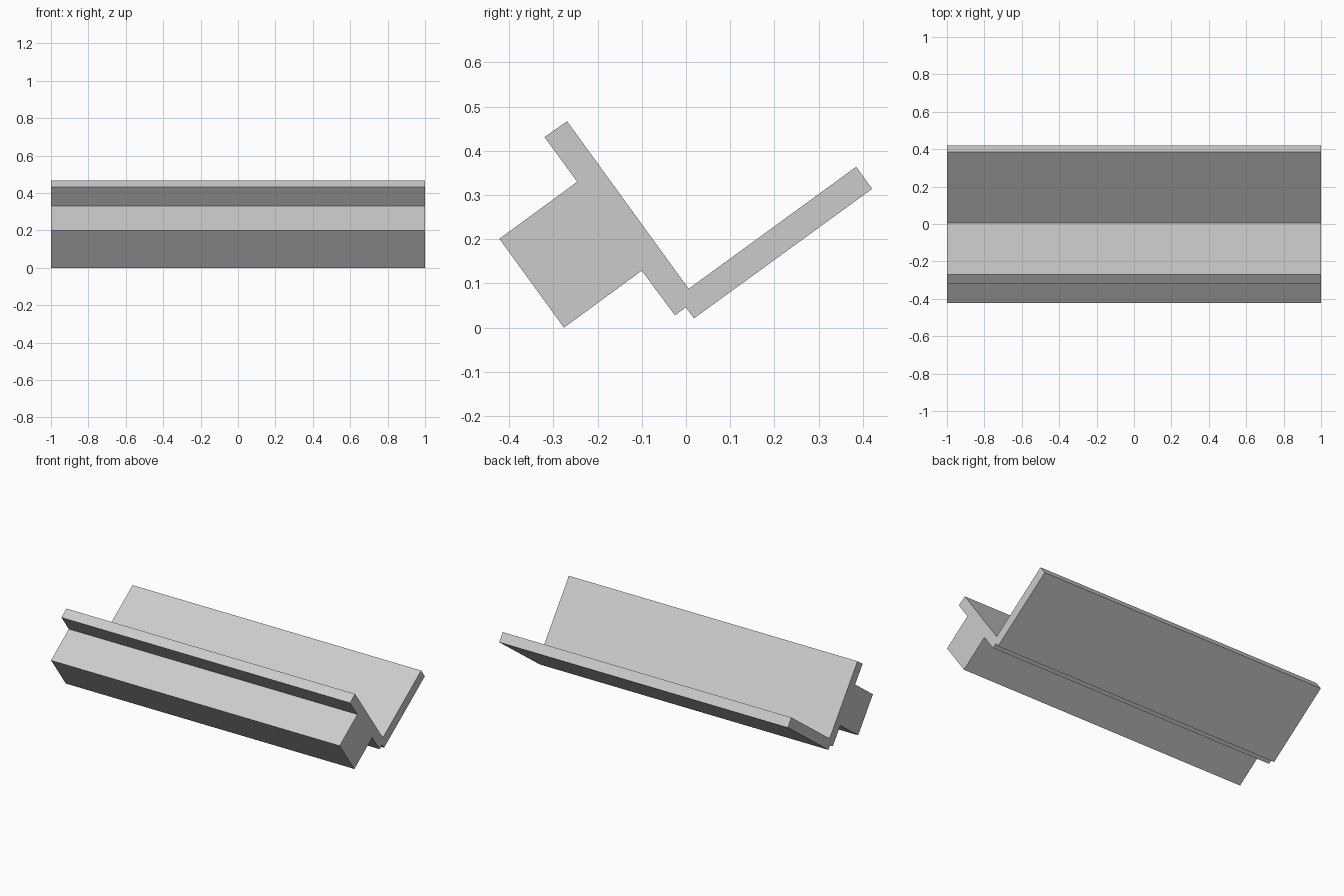
import bpy, bmesh

if "Cube" in bpy.data.objects:
    bpy.data.objects.remove(bpy.data.objects["Cube"])

grey = bpy.data.materials.new("light_grey")
grey.diffuse_color = (0.6, 0.6, 0.6, 1)
grey.use_nodes = True
grey.node_tree.nodes["Principled BSDF"].inputs["Base Color"].default_value = grey.diffuse_color

# Cross-section (y, z): upright flange, sloped plate, notch at the joint, square bar
profile = [(-0.32, 0.433), (-0.269, 0.469), (0.006, 0.09), (0.385, 0.366),
           (0.421, 0.316), (0.018, 0.023), (0.0, 0.048), (-0.025, 0.03),
           (-0.1, 0.131), (-0.276, 0.002), (-0.422, 0.203), (-0.246, 0.332)]
profile = [(y, max(0, z - 0.002)) for y, z in profile]

# Extrude the section along x
bm = bmesh.new()
end = bm.faces.new([bm.verts.new((-1, y, z)) for y, z in profile])
out = bmesh.ops.extrude_face_region(bm, geom=[end], use_keep_orig=True)
moved = [g for g in out["geom"] if isinstance(g, bmesh.types.BMVert)]
bmesh.ops.translate(bm, vec=(2, 0, 0), verts=moved)
bmesh.ops.recalc_face_normals(bm, faces=bm.faces)

mesh = bpy.data.meshes.new("angled_rail")
bm.to_mesh(mesh)
bm.free()
mesh.materials.append(grey)
rail = bpy.data.objects.new("angled_rail", mesh)
bpy.context.collection.objects.link(rail)
